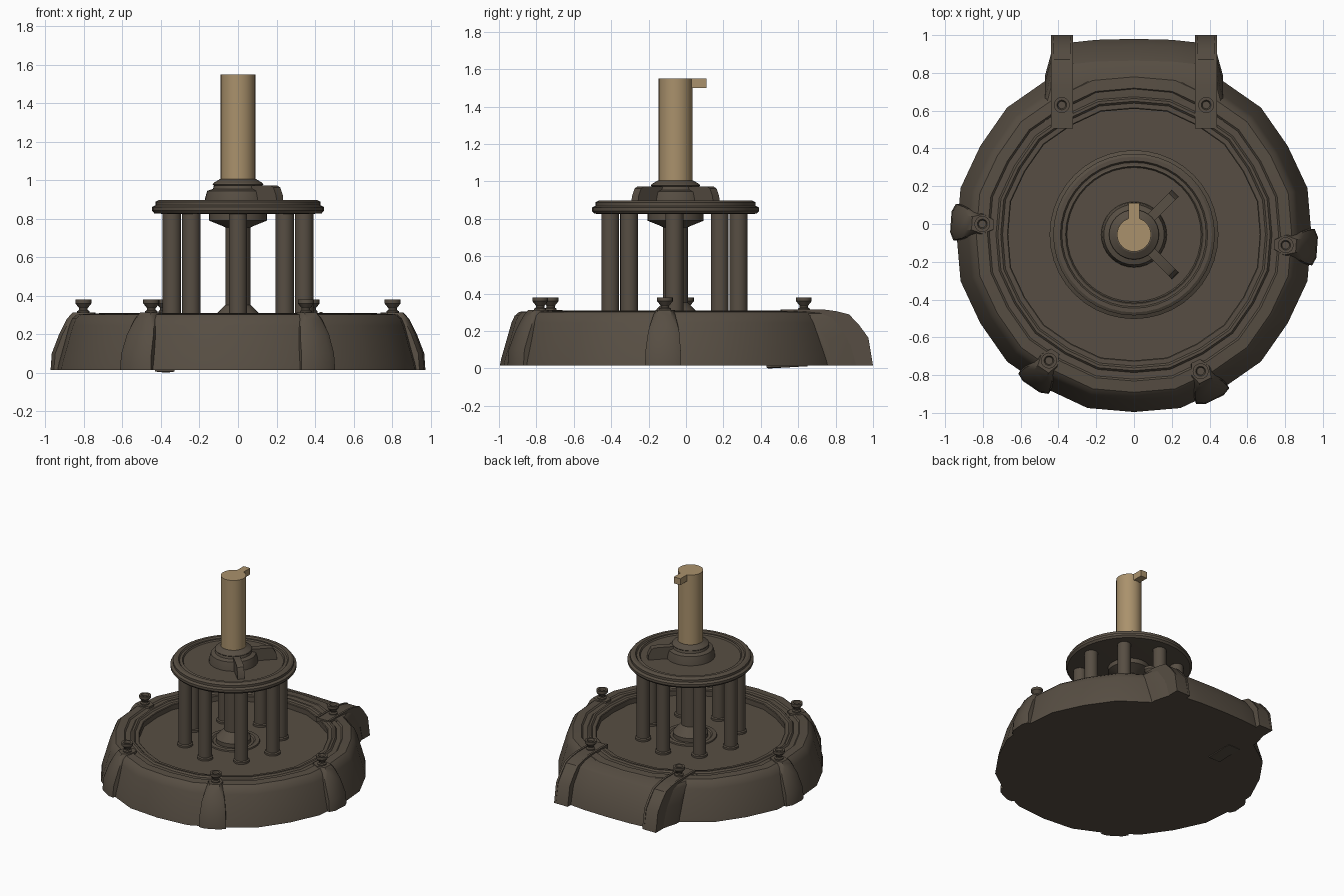
import bpy, bmesh, math
from math import sin, cos, radians
from mathutils import Vector, Matrix

if "Cube" in bpy.data.objects:
    bpy.data.objects.remove(bpy.data.objects["Cube"])

CY = -0.056  # shared axis of the round parts


def material(name, rgb):
    m = bpy.data.materials.new(name)
    m.use_nodes = True
    colour = (*rgb, 1)
    m.diffuse_color = colour
    m.node_tree.nodes["Principled BSDF"].inputs["Base Color"].default_value = colour
    return m


BROWN = material("dark brown", (0.095, 0.076, 0.056))
TAN = material("tan", (0.40, 0.285, 0.15))


def finish(name, bm, mat):
    bmesh.ops.recalc_face_normals(bm, faces=bm.faces)
    mesh = bpy.data.meshes.new(name)
    bm.to_mesh(mesh)
    bm.free()
    mesh.materials.append(mat)
    obj = bpy.data.objects.new(name, mesh)
    bpy.context.collection.objects.link(obj)
    bpy.ops.object.select_all(action='DESELECT')
    obj.select_set(True)
    bpy.context.view_layer.objects.active = obj
    bpy.ops.object.shade_smooth_by_angle(angle=radians(28))
    return obj


def lathe(name, profile, x=0, y=CY, sides=32, mat=BROWN, wobble=0):
    """Revolve (radius, z) points; both ends are closed with a flat cap."""
    bm = bmesh.new()
    rings = []
    for r, z in profile:
        ring = []
        for k in range(sides):
            a = math.tau * k / sides
            s = r * (1 + wobble * (1 if k % 2 else -1))
            ring.append(bm.verts.new((x + s * cos(a), y + s * sin(a), z)))
        rings.append(ring)
    for lo, hi in zip(rings, rings[1:]):
        for k in range(sides):
            n = (k + 1) % sides
            bm.faces.new((lo[k], lo[n], hi[n], hi[k]))
    bm.faces.new(rings[0])
    bm.faces.new(rings[-1])
    return finish(name, bm, mat)


def hull(name, points, matrix=Matrix(), mat=BROWN):
    bm = bmesh.new()
    for p in points:
        bm.verts.new(matrix @ Vector(p))
    res = bmesh.ops.convex_hull(bm, input=bm.verts)
    loose = {v for v in res["geom_interior"] if isinstance(v, bmesh.types.BMVert)}
    bmesh.ops.delete(bm, geom=list(loose), context='VERTS')
    bmesh.ops.dissolve_limit(bm, angle_limit=0.01, verts=bm.verts, edges=bm.edges)
    return finish(name, bm, mat)


def loft(name, sections, mat=BROWN):
    """Skin matching closed sections and cap both ends."""
    bm = bmesh.new()
    rows = [[bm.verts.new(p) for p in s] for s in sections]
    n = len(rows[0])
    for a, b in zip(rows, rows[1:]):
        for k in range(n):
            bm.faces.new((a[k], a[(k + 1) % n], b[(k + 1) % n], b[k]))
    bm.faces.new(rows[0])
    bm.faces.new(rows[-1])
    return finish(name, bm, mat)


# Faceted round base with stepped rim and a sunken floor
lathe("base", [(0.945, 0.015), (0.938, 0.05), (0.882, 0.245), (0.865, 0.282),
               (0.84, 0.303), (0.78, 0.307), (0.77, 0.297), (0.735, 0.297),
               (0.725, 0.309), (0.71, 0.309), (0.70, 0.299), (0.675, 0.299),
               (0.67, 0.295), (0.67, 0.257), (0.60, 0.257)], sides=24, wobble=0.006)

# Rounded housing at the back, drawn in towards its ends
housing = [(0.64, 0.015), (0.64, 0.295), (0.72, 0.303), (0.80, 0.295),
           (0.865, 0.27), (0.945, 0.16), (0.98, 0.015)]
half = [(0.47, 0.19), (0.43, 0.045), (0.34, 0.02), (0.2, 0.005)]
stations = [(-x, b) for x, b in half] + [(0, 0)] + half[::-1]
loft("back_housing", [[(x, y - back * (y > 0.7), z) for y, z in housing]
                      for x, back in stations])

# Thin tilted plate under the base
hull("underside_plate", [(x, y, z) for x in (-0.43, -0.33)
                         for y, z in ((0.43, 0.006), (0.65, 0.012), (0.43, 0.016), (0.65, 0.016))]
     + [(-0.37, 0.44, 0.0)])


# Thumb screws
def knob(name, x, y):
    lathe(name, [(0.032, 0.29), (0.032, 0.32), (0.022, 0.326),
                 (0.022, 0.335), (0.042, 0.36), (0.042, 0.38), (0.026, 0.38),
                 (0.02, 0.366)], x, y, sides=16)


# Flared clamps around the rim, rounded at the foot
clamp = [(0.972, 0.015, 0.055), (0.952, 0.015, 0.097), (0.83, 0.015, 0.09),
         (0.966, 0.1, 0.055), (0.945, 0.1, 0.094), (0.928, 0.2, 0.05),
         (0.908, 0.2, 0.083), (0.888, 0.28, 0.038), (0.868, 0.28, 0.06),
         (0.86, 0.312, 0.035), (0.80, 0.312, 0.052), (0.745, 0.312, 0.025),
         (0.745, 0.28, 0.025)]
for label, angle in (("right", 176), ("left", -4), ("front_right", 236), ("front_left", -64)):
    a = radians(angle)
    turn = Matrix.Translation((0, CY, 0)) @ Matrix.Rotation(a, 4, 'Z')
    hull(label + "_clamp", [(r, s * w, z) for r, z, w in clamp for s in (-1, 1)], turn)
    knob(label + "_knob", 0.805 * cos(a), CY + 0.805 * sin(a))

# Rear straps with raised edges
strap = [(0.505, 0.311), (0.73, 0.311), (0.80, 0.302), (0.872, 0.284),
         (0.92, 0.228), (0.97, 0.165), (1.0, 0.015)]
for label, side in (("right", -1), ("left", 1)):
    for part, inner, outer, lift in (("strap", 0.33, 0.435, 0),
                                     ("strap_inner_edge", 0.322, 0.338, 0.005),
                                     ("strap_outer_edge", 0.424, 0.44, 0.005)):
        rows = []
        for i, (y, z) in enumerate(strap):
            under = (y, z - 0.03) if i < 2 else (y - 0.09, max(z - 0.04, 0.015))
            top = (min(y + lift * (i > 3), 1.0), z + lift * (i < 5))
            rows.append([(side * inner, *under), (side * outer, *under),
                         (side * outer, *top), (side * inner, *top)])
        loft(f"{label}_{part}", rows)
    knob(label + "_strap_knob", side * 0.382, 0.63)

# Ring of posts with small feet
for k in range(8):
    a = math.tau * k / 8
    lathe(f"post_{k + 1}", [(0.057, 0.25), (0.057, 0.272), (0.048, 0.278), (0.048, 0.84)],
          0.343 * cos(a), CY - 0.006 + 0.343 * sin(a), sides=16)

# Central column with flared ends
lathe("centre_column", [(0.19, 0.25), (0.185, 0.266), (0.155, 0.268), (0.145, 0.26),
                        (0.125, 0.26), (0.125, 0.29), (0.105, 0.312), (0.066, 0.352),
                        (0.066, 0.755), (0.08, 0.762), (0.15, 0.79), (0.15, 0.84)])

# Round upper plate with grooved edge
lathe("upper_plate", [(0.39, 0.825), (0.435, 0.828), (0.447, 0.842), (0.447, 0.86),
                      (0.428, 0.87), (0.428, 0.888), (0.412, 0.897), (0.39, 0.897),
                      (0.382, 0.886), (0.37, 0.886), (0.362, 0.891), (0.355, 0.88),
                      (0.30, 0.88)], sides=40)

# Stepped hub under the shaft
lathe("hub", [(0.175, 0.87), (0.17, 0.91), (0.16, 0.945), (0.13, 0.955),
              (0.125, 0.972), (0.132, 0.978), (0.128, 0.985), (0.095, 1.005)])

# Two ribs reaching out from the hub
rib = [(0.1, 0.87), (0.31, 0.87), (0.305, 0.92), (0.285, 0.962), (0.265, 0.972), (0.1, 0.972)]
for label, angle in (("back", 45), ("front", -45)):
    turn = Matrix.Translation((0, CY, 0)) @ Matrix.Rotation(radians(angle), 4, 'Z')
    hull(label + "_rib", [(r, w, z) for r, z in rib for w in (-0.025, 0.025)], turn)

# Tan shaft and its key
lathe("shaft", [(0.09, 0.98), (0.09, 1.55)], mat=TAN)
hull("shaft_key", [(x, y, z) for x in (-0.028, 0.028) for y in (CY, 0.11)
                   for z in (1.5, 1.55)], mat=TAN)
